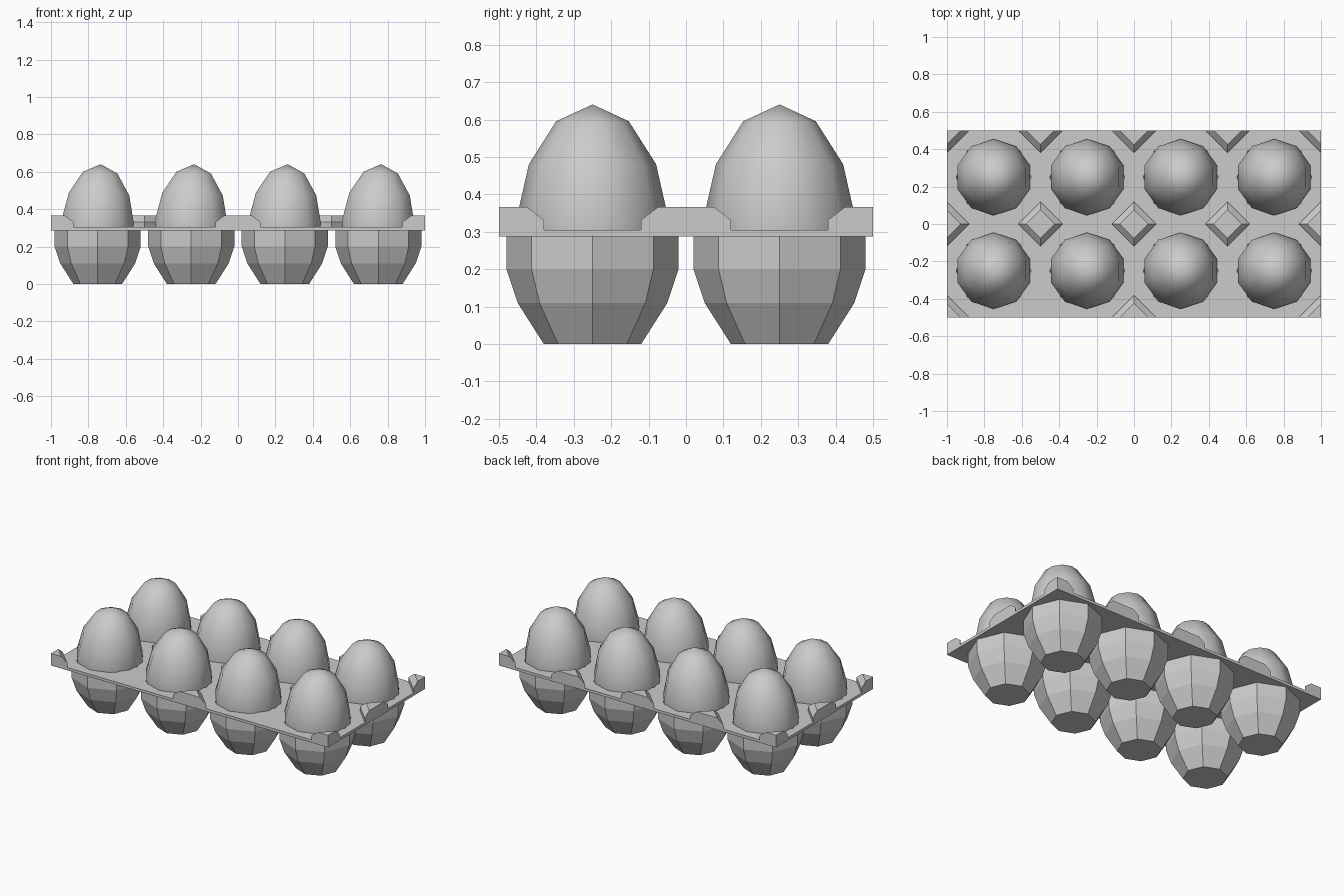
import bpy, bmesh, math
from mathutils import Matrix, Vector

if "Cube" in bpy.data.objects:
    bpy.data.objects.remove(bpy.data.objects["Cube"])

def material(name, v):
    m = bpy.data.materials.new(name)
    m.diffuse_color = (v, v, v, 1)
    m.use_nodes = True
    m.node_tree.nodes["Principled BSDF"].inputs["Base Color"].default_value = m.diffuse_color
    return m

grey = material("plain grey", 0.6)

def make(name, bm, smooth=False):
    bmesh.ops.recalc_face_normals(bm, faces=bm.faces)
    me = bpy.data.meshes.new(name)
    bm.to_mesh(me)
    bm.free()
    me.materials.append(grey)
    for p in me.polygons:
        p.use_smooth = smooth
    ob = bpy.data.objects.new(name, me)
    bpy.context.collection.objects.link(ob)
    return ob

def ring(bm, n, r, z, cx=0, cy=0, start=0):
    return [bm.verts.new((cx + r * math.cos(start + math.tau * i / n),
                          cy + r * math.sin(start + math.tau * i / n), z)) for i in range(n)]

def loft(bm, rings, cap_start=True, cap_end=True):
    n = len(rings[0])
    for a, b in zip(rings, rings[1:]):
        for i in range(n):
            j = (i + 1) % n
            bm.faces.new((a[i], a[j], b[j], b[i]))
    if cap_start:
        bm.faces.new(rings[0])
    if cap_end:
        bm.faces.new(rings[-1])

def fan(bm, loop, z):
    tip = bm.verts.new((0, 0, z))
    for i in range(len(loop)):
        bm.faces.new((loop[i], loop[(i + 1) % len(loop)], tip))

cells = [(x, y) for x in (-0.75, -0.25, 0.25, 0.75) for y in (-0.25, 0.25)]

# flat tray sheet: one square cell with an octagonal hole per egg
bm = bmesh.new()
for cx, cy in cells:
    inner = ring(bm, 8, 0.2, 0.305, cx, cy)
    outer = []
    for i in range(8):
        a = math.tau * i / 8
        outer.append(bm.verts.new((cx + 0.25 * round(math.cos(a)),
                                   cy + 0.25 * round(math.sin(a)), 0.305)))
    loft(bm, [outer, inner], False, False)
bmesh.ops.remove_doubles(bm, verts=bm.verts, dist=0.0005)
ext = bmesh.ops.extrude_face_region(bm, geom=bm.faces[:], use_keep_orig=True)
for v in ext["geom"]:
    if isinstance(v, bmesh.types.BMVert):
        v.co.z = 0.287
make("tray_sheet", bm)

# diamond posts between the cups, trimmed flush with the tray border
bm = bmesh.new()
spots = [(x, 0) for x in (-1, -0.5, 0, 0.5, 1)]
spots += [(x, 0.5) for x in (-1, -0.5, 0, 0.5, 1)]
spots += [(x, -0.5) for x in (-1, 0, 1)]
for x, y in spots:
    loft(bm, [ring(bm, 4, r, z, x, y)
              for r, z in ((0.12, 0.295), (0.12, 0.332), (0.075, 0.366))])
for co, no in (((1, 0, 0), (1, 0, 0)), ((-1, 0, 0), (-1, 0, 0)),
               ((0, 0.5, 0), (0, 1, 0)), ((0, -0.5, 0), (0, -1, 0))):
    geom = bm.verts[:] + bm.edges[:] + bm.faces[:]
    bmesh.ops.bisect_plane(bm, geom=geom, dist=1e-5, plane_co=Vector(co),
                           plane_no=Vector(no), clear_outer=True)
    rim = [e for e in bm.edges if e.is_boundary]
    bmesh.ops.holes_fill(bm, edges=rim, sides=0)
make("tray_posts", bm)

for k, (cx, cy) in enumerate(cells):
    # eight-sided cup, open at the top, with an inner wall
    bm = bmesh.new()
    prof = [(0.13, 0), (0.2, 0.11), (0.23, 0.2), (0.23, 0.29),
            (0.215, 0.29), (0.215, 0.2), (0.187, 0.115), (0.122, 0.012)]
    loft(bm, [ring(bm, 8, r, z) for r, z in prof])
    make(f"cup_{k + 1}", bm).location = (cx, cy, 0)

    # ten-sided smooth egg, leaning very slightly
    bm = bmesh.new()
    prof = [(0.07, -0.28), (0.145, -0.22), (0.19, -0.11), (0.204, -0.005),
            (0.17, 0.145), (0.097, 0.26)]
    loops = [ring(bm, 10, r, z, 0, 0, math.pi / 2) for r, z in prof]
    loft(bm, loops, False, False)
    fan(bm, loops[0], -0.305)
    fan(bm, loops[-1], 0.305)
    bmesh.ops.rotate(bm, verts=bm.verts, cent=(0, 0, 0),
                     matrix=Matrix.Rotation(0.05, 3, 'Y'))
    make(f"egg_{k + 1}", bm, True).location = (cx, cy, 0.336)
